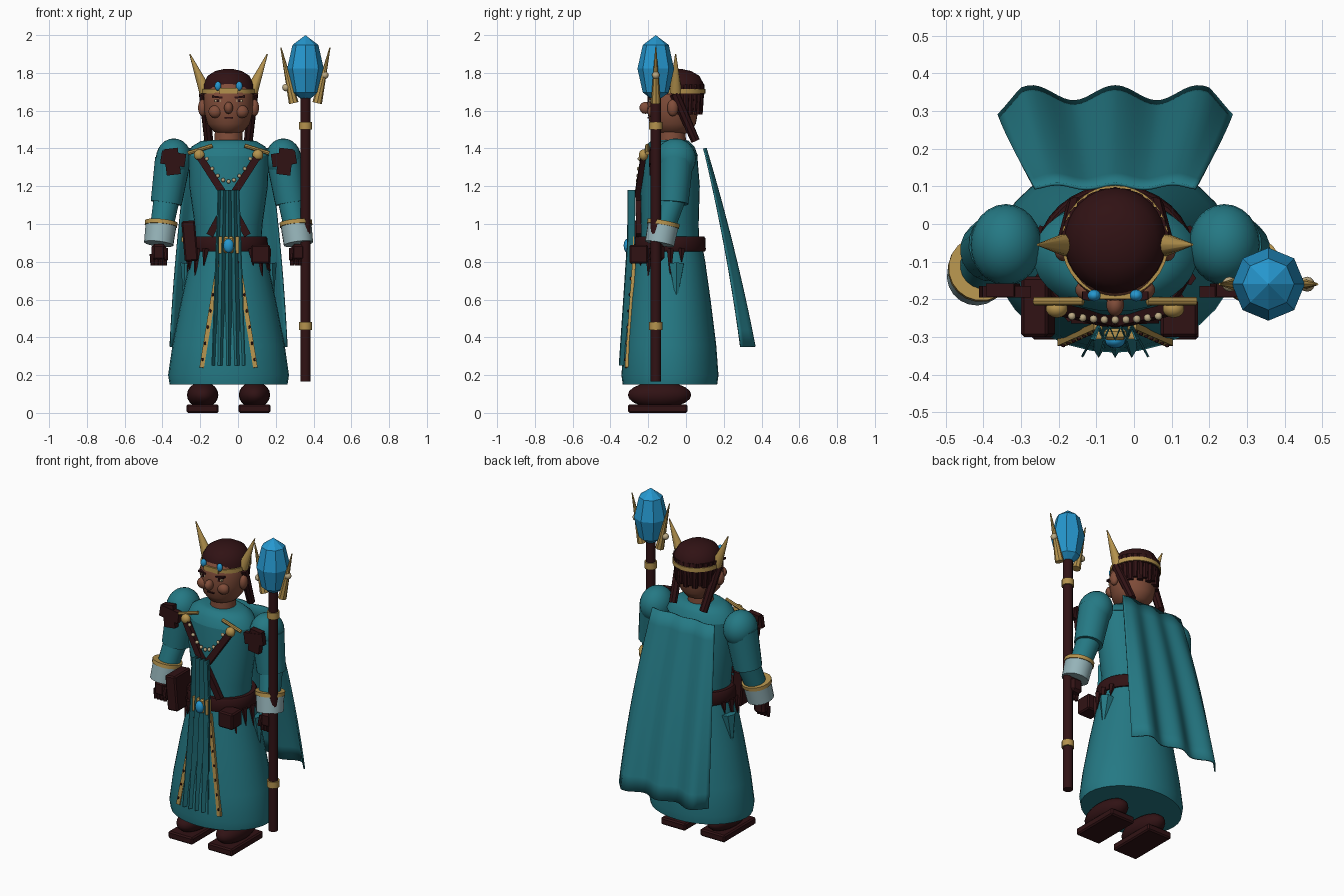
import bpy, bmesh, math
from mathutils import Vector, Matrix

default_cube = bpy.data.objects.get("Cube")
if default_cube:
    bpy.data.objects.remove(default_cube)

MID_X, MID_Y = -0.05, -0.085   # axis of the body
SIDES = (("right", -1), ("left", 1))


def material(name, red, green, blue):
    mat = bpy.data.materials.new(name)
    mat.use_nodes = True
    mat.diffuse_color = (red, green, blue, 1)
    mat.node_tree.nodes["Principled BSDF"].inputs["Base Color"].default_value = (red, green, blue, 1)
    return mat


teal = material("teal cloth", 0.018, 0.19, 0.23)
blue = material("blue crystal", 0.019, 0.31, 0.62)
skin = material("brown skin", 0.22, 0.075, 0.042)
leather = material("dark leather", 0.03, 0.006, 0.007)
gold = material("gold", 0.46, 0.29, 0.075)
pale = material("pale cuff", 0.3, 0.45, 0.48)
cream = material("cream bead", 0.5, 0.4, 0.23)


def finish(name, bm, mat, smooth=40):
    bmesh.ops.recalc_face_normals(bm, faces=bm.faces)
    mesh = bpy.data.meshes.new(name)
    bm.to_mesh(mesh)
    bm.free()
    mesh.materials.append(mat)
    if smooth:
        mesh.shade_smooth()
        mesh.set_sharp_from_angle(angle=math.radians(smooth))
    obj = bpy.data.objects.new(name, mesh)
    bpy.context.scene.collection.objects.link(obj)
    return obj


def ball(name, mat, centre, radii, segments=20):
    bm = bmesh.new()
    bmesh.ops.create_uvsphere(bm, u_segments=segments, v_segments=segments // 2, radius=1)
    bm.transform(Matrix.Translation(centre) @ Matrix.Diagonal((*radii, 1)))
    return finish(name, bm, mat)


def rod(name, mat, start, end, r_start, r_end, segments=14):
    start, end = Vector(start), Vector(end)
    axis = end - start
    bm = bmesh.new()
    bmesh.ops.create_cone(bm, cap_ends=True, segments=segments, radius1=r_start,
                          radius2=r_end, depth=axis.length)
    turn = axis.to_track_quat("Z", "Y").to_matrix().to_4x4()
    bm.transform(Matrix.Translation((start + end) / 2) @ turn)
    return finish(name, bm, mat)


def box(name, mat, centre, size, tilt=0, bevel=0.008):
    bm = bmesh.new()
    bmesh.ops.create_cube(bm, size=1)
    bm.transform(Matrix.Diagonal((*size, 1)))
    if bevel:
        bmesh.ops.bevel(bm, geom=bm.edges[:], offset=bevel, segments=1, affect="EDGES")
    bm.transform(Matrix.Translation(centre) @ Matrix.Rotation(tilt, 4, "Y"))
    return finish(name, bm, mat, 25)


def bar(name, mat, start, end, width, depth):
    """Flat strip between two points, its broad side to the front."""
    start, end = Vector(start), Vector(end)
    up = (end - start).normalized()
    side = up.cross(Vector((0, 1, 0))).normalized()
    turn = Matrix((side, up.cross(side), up)).transposed().to_4x4()
    bm = bmesh.new()
    bmesh.ops.create_cube(bm, size=1)
    bm.transform(Matrix.Translation((start + end) / 2) @ turn
                 @ Matrix.Diagonal((width, depth, (end - start).length, 1)))
    return finish(name, bm, mat, 0)


def loft(name, mat, rings, y=MID_Y, segments=32):
    """Stack of ellipses given as (height, x radius, y radius)."""
    bm = bmesh.new()
    loops = []
    for z, rx, ry in rings:
        angles = [math.tau * i / segments for i in range(segments)]
        loops.append([bm.verts.new((MID_X + rx * math.cos(a), y + ry * math.sin(a), z)) for a in angles])
    for low, high in zip(loops, loops[1:]):
        for i in range(segments):
            j = (i + 1) % segments
            bm.faces.new((low[i], low[j], high[j], high[i]))
    bm.faces.new(loops[0])
    bm.faces.new(loops[-1])
    return finish(name, bm, mat)


def sheet(name, mat, point, columns, rows, thickness, smooth):
    """Cloth panel from a function of u in -1..1 and v in 0..1."""
    bm = bmesh.new()
    grid = [[bm.verts.new(point(2 * c / columns - 1, r / rows)) for c in range(columns + 1)]
            for r in range(rows + 1)]
    for r in range(rows):
        for c in range(columns):
            bm.faces.new((grid[r][c], grid[r][c + 1], grid[r + 1][c + 1], grid[r + 1][c]))
    obj = finish(name, bm, mat, smooth)
    solid = obj.modifiers.new("Thickness", "SOLIDIFY")
    solid.thickness, solid.offset = thickness, 0
    return obj


# Robe, torso and belt
loft("robe_skirt", teal, [(0.15, 0.312, 0.25), (0.2, 0.32, 0.257), (0.36, 0.297, 0.245),
                          (0.6, 0.25, 0.215), (0.8, 0.205, 0.187), (0.92, 0.18, 0.165)])
loft("torso", teal, [(0.88, 0.172, 0.155), (1, 0.18, 0.152), (1.2, 0.208, 0.158), (1.36, 0.213, 0.145)])
loft("shoulder_yoke", teal, [(1.36, 0.218, 0.148), (1.41, 0.195, 0.13), (1.44, 0.145, 0.1), (1.445, 0.08, 0.08)])
loft("belt", leather, [(0.855, 0.203, 0.186), (0.865, 0.21, 0.19), (0.925, 0.206, 0.187), (0.935, 0.198, 0.18)])

# Front tabard with folds, and its gold edging
def tabard_point(u, v):
    fold = 0.018 * (1 if round((u + 1) * 4) % 2 else -1)
    slant = max(0, v - 0.27) / 0.73
    return (MID_X + u * (0.055 + 0.033 * v), -0.29 - 0.045 * slant + fold, 1.18 - 0.93 * v)


sheet("front_tabard", teal, tabard_point, 8, 11, 0.006, 0)

for side, s in SIDES:
    bar(side + "_robe_trim", gold, (MID_X + s * 0.045, -0.272, 0.84),
        (MID_X + s * 0.142, -0.315, 0.24), 0.024, 0.018)
    for i in range(7):
        t = (i + 0.5) / 7
        ball(side + "_trim_stud", leather, (MID_X + s * (0.048 + 0.097 * t), -0.283 - 0.043 * t, 0.84 - 0.6 * t),
             (0.006, 0.005, 0.009), 8)
    bar(side + "_buckle_side", gold, (MID_X + s * 0.045, -0.29, 0.845), (MID_X + s * 0.045, -0.29, 0.935), 0.018, 0.03)
box("buckle_plate", gold, (MID_X, -0.293, 0.89), (0.06, 0.03, 0.085))
ball("buckle_gem", blue, (MID_X, -0.31, 0.885), (0.027, 0.02, 0.037))

# Pouches
box("tall_pouch", leather, (-0.255, -0.22, 0.91), (0.072, 0.16, 0.215), -0.09)
box("pouch_clasp", gold, (-0.293, -0.2, 0.92), (0.012, 0.05, 0.03), bevel=0)
box("low_pouch", leather, (0.12, -0.25, 0.84), (0.1, 0.1, 0.1))

for side, s in SIDES:
    # Ragged belt fringe and pointed side flaps
    for i, drop in enumerate((0.09, 0.16, 0.11, 0.14, 0.07)):
        a = -0.95 + 0.32 * i
        x, y = MID_X + s * 0.205 * math.cos(a), MID_Y + 0.192 * math.sin(a)
        rod(side + "_belt_fringe", leather, (x, y, 0.87), (x + s * 0.012, y, 0.87 - drop), 0.02, 0.003, 5)
    rod(side + "_side_flap", teal, (MID_X + s * 0.21, -0.05, 0.79), (MID_X + s * 0.235, -0.05, 0.6), 0.045, 0.004, 6)

    # Crossed chest straps, brooches and shoulder pins
    bar(side + "_strap", leather, (MID_X + s * 0.155, -0.225, 1.36), (MID_X + s * 0.02, -0.258, 1.15), 0.038, 0.028)
    bar(side + "_lower_strap", leather, (MID_X + s * 0.02, -0.254, 1.16), (MID_X - s * 0.1, -0.25, 0.94), 0.038, 0.028)
    ball(side + "_brooch", gold, (MID_X + s * 0.155, -0.225, 1.365), (0.03, 0.025, 0.03), 14)
    rod(side + "_shoulder_pin", gold, (MID_X + s * 0.215, -0.205, 1.375), (MID_X + s * 0.085, -0.205, 1.415), 0.011, 0.011, 8)

    # Shoulder, sleeve, cuff and hand
    ball(side + "_shoulder", teal, (MID_X + s * 0.29, -0.055, 1.345), (0.095, 0.108, 0.108), 24)
    rod(side + "_upper_sleeve", teal, (MID_X + s * 0.295, -0.055, 1.34), (MID_X + s * 0.33, -0.07, 1.11), 0.095, 0.083, 20)
    rod(side + "_lower_sleeve", teal, (MID_X + s * 0.325, -0.065, 1.15), (MID_X + s * 0.36, -0.13, 0.95), 0.07, 0.06, 20)
    rod(side + "_cuff", pale, (MID_X + s * 0.357, -0.12, 1), (MID_X + s * 0.37, -0.14, 0.895), 0.082, 0.078, 20)
    rod(side + "_cuff_rim", gold, (MID_X + s * 0.356, -0.118, 1.012), (MID_X + s * 0.358, -0.122, 0.99), 0.087, 0.087, 20)
    box(side + "_hand", leather, (MID_X + s * 0.37, -0.15, 0.85), (0.075, 0.07, 0.09), bevel=0.015)
    for i in range(4):
        rod(side + "_finger", leather, (MID_X + s * 0.37 + 0.023 * (i - 1.5), -0.165, 0.84),
            (MID_X + s * 0.37 + 0.022 * (i - 1.5), -0.17, 0.78), 0.014, 0.011, 8)
    rod(side + "_thumb", leather, (MID_X + s * 0.335, -0.17, 0.87), (MID_X + s * 0.33, -0.19, 0.81), 0.015, 0.011, 8)

    # Ragged shoulder badge made of crossing plates
    x = MID_X + s * 0.298
    box(side + "_badge_upright", leather, (x, -0.175, 1.33), (0.075, 0.035, 0.14), s * 0.12, 0)
    box(side + "_badge_cross", leather, (x - s * 0.005, -0.18, 1.345), (0.13, 0.03, 0.07), -s * 0.15, 0)

    # Boots
    box(side + "_sole", leather, (MID_X + s * 0.137, -0.15, 0.023), (0.17, 0.315, 0.045))
    ball(side + "_boot", leather, (MID_X + s * 0.137, -0.14, 0.095), (0.083, 0.168, 0.07))

# Bead string hung between the brooches
for i in range(9):
    u = i / 4 - 1
    ball("bead", cream, (MID_X + 0.115 * u, -0.255 + 0.01 * u * u, 1.225 + 0.12 * u * u), (0.011,) * 3, 10)

# Cape
def cape_point(u, v):
    wave = 0.02 * math.cos(u * math.tau * 1.4) * (0.3 + 0.7 * v)
    edge = -0.04 * v * max(0, abs(u) - 0.8) / 0.2
    x = MID_X + u * (0.215 + 0.14 * v - 0.045 * v * v)
    return (x, 0.1 + 0.3 * v - 0.055 * v * v + wave + edge, 1.4 - 1.05 * v)


sheet("cape", teal, cape_point, 40, 12, 0.008, 40)

# Head, neck and face
HEAD_Y = -0.07
rod("neck", skin, (MID_X, -0.075, 1.41), (MID_X, -0.075, 1.52), 0.075, 0.072, 20)
loft("head", skin, [(1.475, 0.05, 0.06), (1.49, 0.08, 0.095), (1.53, 0.113, 0.122), (1.6, 0.13, 0.135),
                    (1.68, 0.132, 0.133), (1.74, 0.115, 0.115), (1.78, 0.06, 0.06)], HEAD_Y)
ball("nose", skin, (MID_X, -0.215, 1.615), (0.024, 0.032, 0.032), 14)
box("mouth", leather, (MID_X, -0.198, 1.563), (0.045, 0.012, 0.007), bevel=0)
for side, s in SIDES:
    ball(side + "_cheek", skin, (MID_X + s * 0.07, -0.175, 1.595), (0.037, 0.03, 0.034), 14)
    ball(side + "_ear", skin, (MID_X + s * 0.138, HEAD_Y, 1.615), (0.024, 0.03, 0.045), 14)
    box(side + "_eye_white", cream, (MID_X + s * 0.058, -0.19, 1.653), (0.032, 0.012, 0.012), bevel=0)
    box(side + "_pupil", leather, (MID_X + s * 0.056, -0.193, 1.653), (0.015, 0.014, 0.014), bevel=0)
    box(side + "_brow", leather, (MID_X + s * 0.06, -0.19, 1.672), (0.055, 0.022, 0.01), -s * 0.12, 0)

# Hair: cap, strands round the back and two long locks
HAIR_Y = -0.045
loft("hair_cap", leather, [(1.685, 0.138, 0.143), (1.74, 0.134, 0.14), (1.785, 0.11, 0.115),
                           (1.81, 0.07, 0.072), (1.82, 0.025, 0.025)], HAIR_Y)
for i in range(13):
    a = math.pi * (i + 0.5) / 13
    x, y = math.cos(a), math.sin(a)
    rod("hair_strand", leather, (MID_X + 0.118 * x, HAIR_Y + 0.118 * y, 1.74),
        (MID_X + 0.112 * x, HAIR_Y + 0.115 * y, 1.58 + 0.015 * (i % 2)), 0.026, 0.018, 8)
for side, s in SIDES:
    rod(side + "_long_lock", leather, (MID_X + s * 0.13, -0.06, 1.69), (MID_X + s * 0.105, 0.05, 1.44), 0.028, 0.024, 8)

# Horned circlet with gems
loft("circlet", gold, [(1.69, 0.143, 0.15), (1.715, 0.143, 0.15)], HAIR_Y - 0.002)
for side, s in SIDES:
    rod(side + "_horn", gold, (MID_X + s * 0.122, -0.055, 1.7), (MID_X + s * 0.205, -0.055, 1.9), 0.034, 0.003, 10)
    ball(side + "_circlet_gem", blue, (MID_X + s * 0.056, -0.19, 1.73), (0.018, 0.016, 0.025), 14)
bar("circlet_front", gold, (MID_X - 0.05, -0.192, 1.705), (MID_X + 0.05, -0.192, 1.705), 0.03, 0.015)

# Staff with rings, crystal, prongs and beads
STAFF_X, STAFF_Y = 0.357, -0.16
rod("staff_shaft", leather, (STAFF_X, STAFF_Y, 0.165), (STAFF_X, STAFF_Y, 1.68), 0.028, 0.028)
for z in (0.46, 1.52):
    rod("staff_ring", gold, (STAFF_X, STAFF_Y, z - 0.02), (STAFF_X, STAFF_Y, z + 0.02), 0.036, 0.036)
crystal = ball("staff_crystal", blue, (STAFF_X, STAFF_Y, 1.822), (0.097, 0.097, 0.178), 8)
crystal.data.shade_flat()
for side, s in SIDES:
    rod(side + "_prong", gold, (STAFF_X + s * 0.062, STAFF_Y, 1.64), (STAFF_X + s * 0.13, STAFF_Y, 1.935), 0.026, 0.003, 8)
    ball(side + "_prong_bead", cream, (STAFF_X + s * 0.103, STAFF_Y, 1.755 + s * 0.033), (0.02,) * 3, 12)
